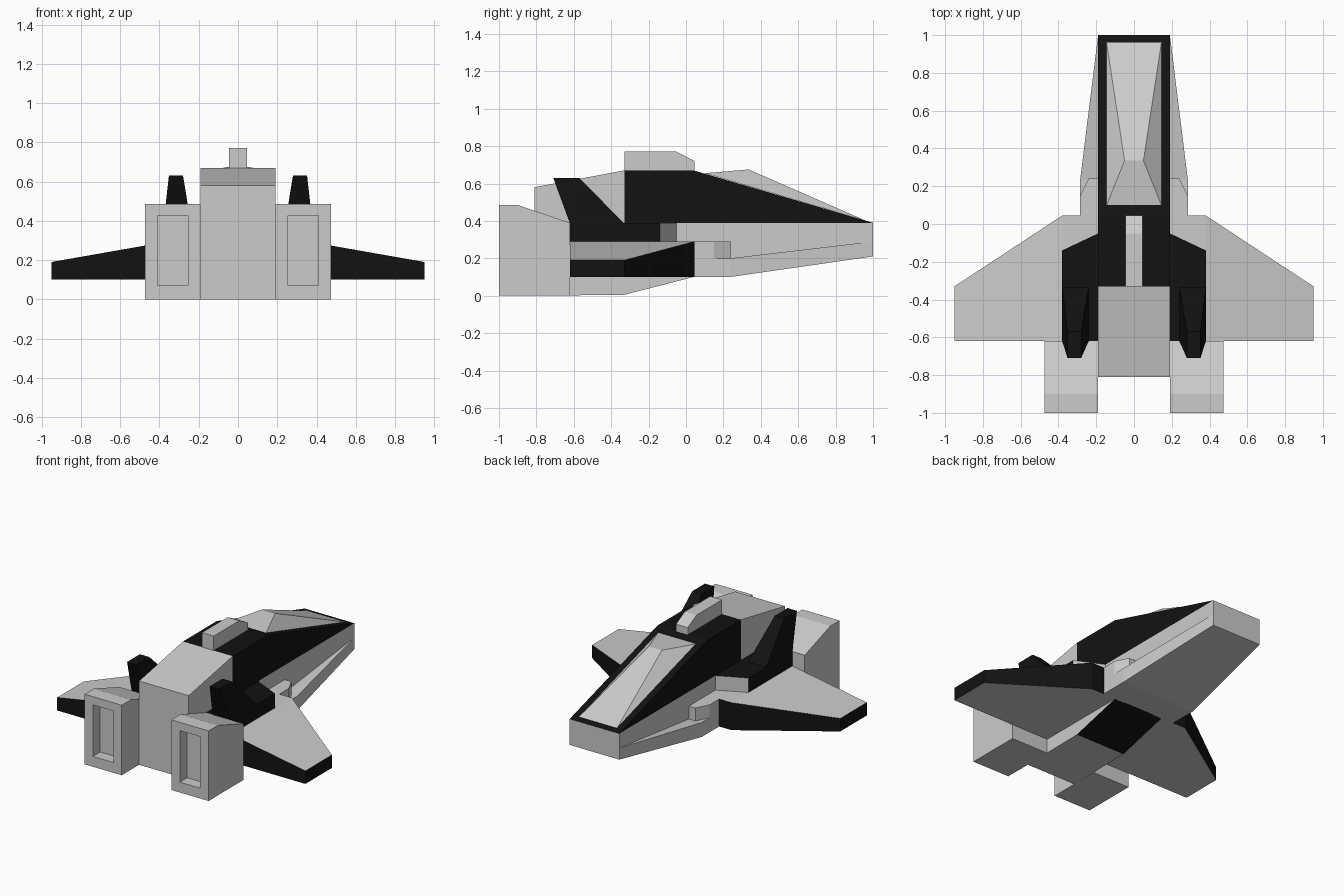
import bpy, bmesh
from mathutils import Vector

if "Cube" in bpy.data.objects:
    bpy.data.objects.remove(bpy.data.objects["Cube"])

black = bpy.data.materials.new("black_paint")
black.diffuse_color = (0.006, 0.006, 0.006, 1)
black.use_nodes = True
black.node_tree.nodes["Principled BSDF"].inputs["Base Color"].default_value = black.diffuse_color
grey = bpy.data.materials.new("grey_paint")
grey.diffuse_color = (0.8, 0.8, 0.8, 1)
grey.use_nodes = True
grey.node_tree.nodes["Principled BSDF"].inputs["Base Color"].default_value = grey.diffuse_color


def loft(name, rings, mirror=False, paint=None, edit=None):
    """Skin a list of equal-length rings; paint(normal) picks the black faces."""
    bm = bmesh.new()
    loops = [[bm.verts.new(p) for p in ring] for ring in rings]
    n = len(loops[0])
    for a, b in zip(loops, loops[1:]):
        for i in range(n):
            j = (i + 1) % n
            bm.faces.new((a[i], a[j], b[j], b[i]))
    bm.faces.new(loops[0])
    bm.faces.new(loops[-1])
    bmesh.ops.recalc_face_normals(bm, faces=bm.faces)
    bm.normal_update()
    if edit:
        edit(bm)
    if paint:
        for f in bm.faces:
            f.material_index = int(paint(f.normal))
    mesh = bpy.data.meshes.new(name)
    bm.to_mesh(mesh)
    bm.free()
    obj = bpy.data.objects.new(name, mesh)
    bpy.context.collection.objects.link(obj)
    if paint:
        mesh.materials.append(grey)
        mesh.materials.append(black)
    if mirror:
        obj.modifiers.new("mirror", 'MIRROR').use_mirror_merge = False
    return obj


def side_ring(x, profile):
    return [(x, y, z) for y, z in profile]


def prism(name, x0, x1, profile, **kw):
    """Extrude a (y, z) side profile across x."""
    return loft(name, [side_ring(x0, profile), side_ring(x1, profile)], **kw)


def slab(name, z0, z1, outline, **kw):
    """Extrude an (x, y) outline upward."""
    return loft(name, [[(x, y, z) for x, y in outline] for z in (z0, z1)], **kw)


def all_black(n):
    return True


# Fuselage: grey nose band, with the black sloped belly
prism("nose_band", -.19, .19,
      [(1, .29), (1, .39), (-.33, .39), (-.33, .005), (.04, .10), (.24, .20)],
      paint=lambda n: n.z < -.9 or (n.z < -.5 and n.y > 0))

# Flared lower hull under the nose
loft("lower_hull", [[(-w, y, a), (w, y, a), (w, y, b), (-w, y, b)]
                    for y, w, a, b in ((1, .19, .21, .29), (.235, .285, .10, .20),
                                       (.045, .285, .10, .20))])

# Intake blocks beside the nose
slab("intake_block", .195, .29,
     [(.18, .24), (.24, .24), (.285, .15), (.285, .045), (.18, .045)], mirror=True)

# Black upper deck and grey rear body
prism("upper_deck", -.19, .19, [(1, .39), (.04, .67), (-.33, .67), (-.33, .39)],
      paint=all_black)
prism("rear_body", -.19, .19, [(-.33, .005), (-.33, .67), (-.81, .58), (-.81, .0)])

# Faceted canopy: base follows the deck slope and rises to a short ridge
canopy = bmesh.new()
for s in (-1, 1):
    for p in ((.145, .10, .655), (.145, .96, .402), (.05, .335, .675)):
        canopy.verts.new((s * p[0], p[1], p[2]))
bmesh.ops.convex_hull(canopy, input=canopy.verts)
bmesh.ops.dissolve_limit(canopy, angle_limit=.01, verts=canopy.verts, edges=canopy.edges)
mesh = bpy.data.meshes.new("canopy")
canopy.to_mesh(mesh)
canopy.free()
bpy.context.collection.objects.link(bpy.data.objects.new("canopy", mesh))

# Dorsal block on top
prism("dorsal_block", -.045, .045,
      [(-.33, .66), (-.33, .77), (-.05, .77), (.045, .72), (.045, .66)])

# Wings: flat below, tapering to the tip, black edges
loft("wing", [[(x, f, .10), (x, f, t), (x, -.62, t), (x, -.62, .10)]
              for x, f, t in ((.12, .045, .29), (.38, .045, .29), (.95, -.33, .19))],
     mirror=True, paint=lambda n: abs(n.z) < .5)

# Black shoulders on the wing roots
shoulder = slab("shoulder", .285, .39,
                [(.18, -.045), (.19, -.05), (.38, -.14), (.38, -.62), (.18, -.62)],
                mirror=True, paint=lambda n: n.z > .5 or n.x > .95)


# Engines with a recessed exhaust slot in the end face
def cut_slot(bm):
    face = min(bm.faces, key=lambda f: f.calc_center_median().y)
    bmesh.ops.inset_region(bm, faces=[face], thickness=.091)
    bmesh.ops.translate(bm, verts=face.verts, vec=Vector((0, 0, .007)))
    inner = bmesh.ops.extrude_face_region(bm, geom=[face])["geom"]
    bmesh.ops.translate(bm, verts=[v for v in inner if isinstance(v, bmesh.types.BMVert)],
                        vec=Vector((0, .08, 0)))
    if face.is_valid:
        bmesh.ops.delete(bm, geom=[face], context='FACES_ONLY')


prism("engine", .19, .475, [(-1, 0), (-1, .485), (-.9, .485), (-.62, .39), (-.62, 0)],
      mirror=True, edit=cut_slot)

# Swept black fins, narrowing toward the top
loft("fin", [[(a, f, z), (b, f, z), (b, r, z), (a, r, z)]
             for a, b, f, r, z in ((.24, .38, -.33, -.62, .385),
                                   (.28, .352, -.57, -.71, .63))],
     mirror=True, paint=all_black)
